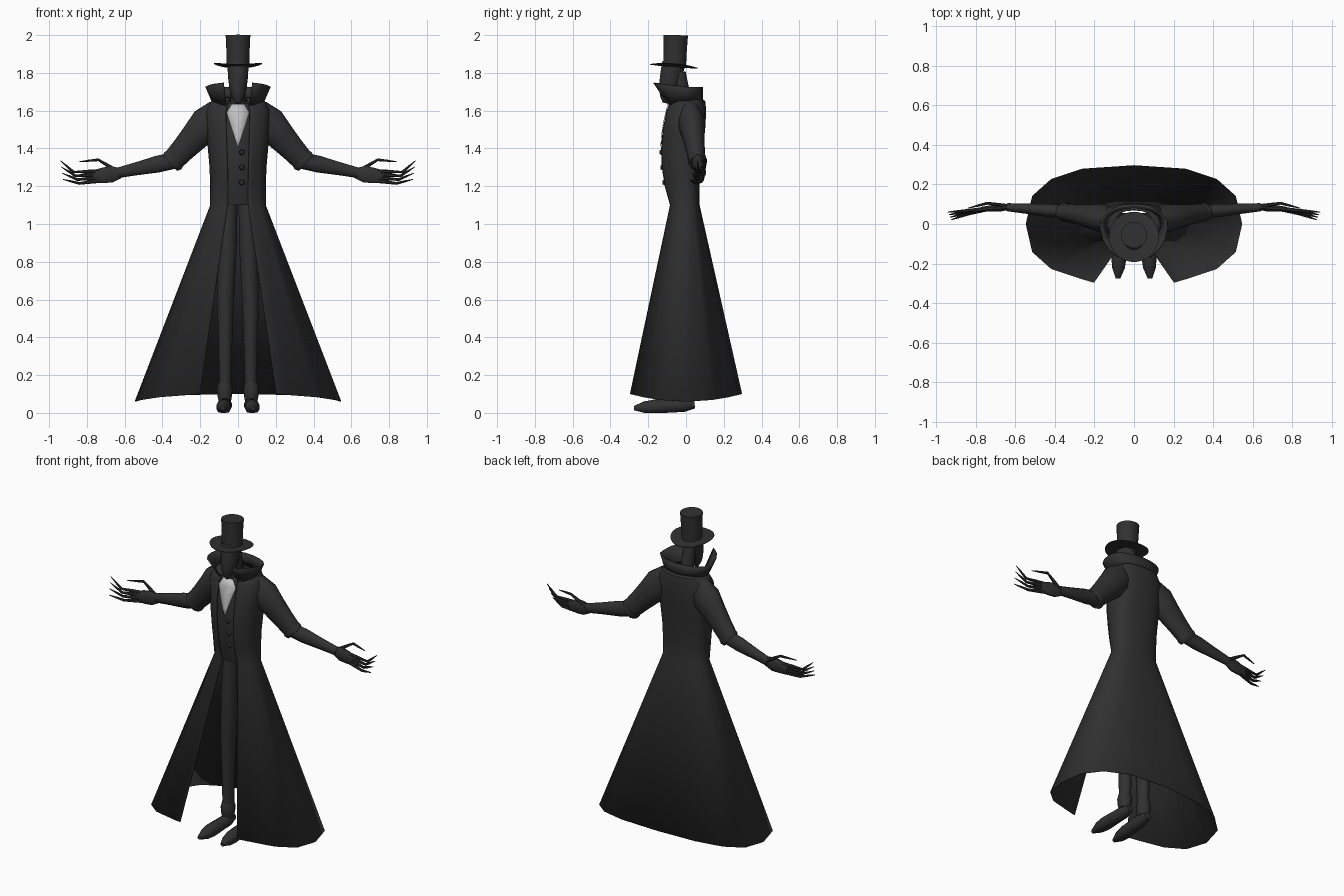
import bpy, bmesh, math
from mathutils import Vector

if "Cube" in bpy.data.objects:
    bpy.data.objects.remove(bpy.data.objects["Cube"], do_unlink=True)


def material(name, value):
    mat = bpy.data.materials.new(name)
    mat.use_nodes = True
    colour = (value, value, value, 1)
    mat.diffuse_color = colour
    mat.node_tree.nodes["Principled BSDF"].inputs["Base Color"].default_value = colour
    return mat


BLACK = material("charcoal_black", .03)
GREY = material("shirt_grey", .55)


def finish(name, bm, mat=BLACK, mirror=False, thickness=0):
    """Turn a bmesh into a smooth shaded object, mirrored or thickened on request."""
    bmesh.ops.recalc_face_normals(bm, faces=bm.faces)
    mesh = bpy.data.meshes.new(name)
    bm.to_mesh(mesh)
    bm.free()
    mesh.materials.append(mat)
    part = bpy.data.objects.new(name, mesh)
    bpy.context.collection.objects.link(part)
    bpy.ops.object.select_all(action='DESELECT')
    part.select_set(True)
    bpy.context.view_layer.objects.active = part
    bpy.ops.object.shade_smooth_by_angle(angle=math.radians(40))
    if mirror:
        part.modifiers.new("mirror", 'MIRROR')
    if thickness:
        shell = part.modifiers.new("thickness", 'SOLIDIFY')
        shell.thickness = thickness
        shell.offset = 0
    return part


def bridge(bm, rings, closed=False):
    """Join successive rows of points with quads."""
    rows = [[bm.verts.new(point) for point in ring] for ring in rings]
    for low, high in zip(rows, rows[1:]):
        count = len(low)
        for i in range(count if closed else count - 1):
            j = (i + 1) % count
            bm.faces.new((low[i], low[j], high[j], high[i]))
    return rows


def sheet(name, rings, **options):
    bm = bmesh.new()
    bridge(bm, rings)
    return finish(name, bm, **options)


def sweep(name, points, widths, flat=1, sides=12, ref=(0, 1, 0), **options):
    """Capped tube along a polyline; the widths are spread evenly from end to end."""
    points = [Vector(point) for point in points]
    spans = len(points) - 1
    rings = []
    for i, width in enumerate(widths):
        place = spans * i / (len(widths) - 1)
        k = min(int(place), spans - 1)
        centre = points[k].lerp(points[k + 1], place - k)
        along = (points[k + 1] - points[k]).normalized()
        across = Vector(ref).cross(along).normalized()
        up = along.cross(across) * flat
        turns = [math.tau * (s + .5) / sides for s in range(sides)]
        rings.append([centre + width * (across * math.cos(a) + up * math.sin(a)) for a in turns])
    bm = bmesh.new()
    rows = bridge(bm, rings, closed=True)
    bm.faces.new(rows[0])
    bm.faces.new(rows[-1])
    return finish(name, bm, **options)


# Body rules: chest depth, easing from waist to shoulder, half outline at a height
def chest(z):
    return .13 - .6 * (z - 1.38) ** 2


def ease(z):
    t = max(0, min(1, (z - 1.2) / .4))
    return t * t * (3 - 2 * t)


def half_outline(z, width, front, back, opening=0, sag=0):
    """Squared half oval from the front edge round to the middle of the back."""
    ring = []
    for i in range(9):
        a = math.pi * i / 8
        x = abs(math.sin(a)) ** .77 if 0 < i < 8 else 0
        y = math.copysign(abs(math.cos(a)) ** .77, -math.cos(a))
        depth = front if y < 0 else back
        ring.append((width * max(x, opening), y * depth, z + sag * y * y))
        if i == 8:
            ring[-1] = (0, back, z + sag)
    return ring


heights = [1.1 + .1 * i for i in range(6)]

# Long coat, open at the front, flaring to a wide hem
coat = [half_outline(.06, .545, .295, .295, .37, sag=.04)]
coat += [half_outline(z, .145 + .025 * ease(z), chest(z), .07 + .035 * ease(z), .37) for z in heights]
coat += [half_outline(1.65, .14, .08, .1, .37), half_outline(1.67, .09, .05, .07, .37)]
sheet("long_coat", coat, mirror=True, thickness=.004)

# Waistcoat closed underneath
waistcoat = [half_outline(1.1, .01, .01, .01)]
waistcoat += [half_outline(z, .11, chest(z), .04) for z in heights]
waistcoat += [half_outline(1.64, .08, .08, .04)]
sheet("waistcoat", waistcoat, mirror=True)

# Shirt front in the neckline
shirt = []
for i in range(6):
    z = 1.41 + .045 * i
    half = min(.32 * (z - 1.4), .6 * (1.69 - z))
    shirt.append([(side * half, -chest(z) - .004, z) for side in (-1, 0, 1)])
sheet("shirt_front", shirt, mat=GREY, thickness=.003)

# Buttons
for i in range(3):
    z = 1.38 - .08 * i
    y = -chest(z)
    sweep(f"button_{i + 1}", [(.02, y + .01, z), (.02, y - .01, z)], [.015, .015, .01], ref=(0, 0, 1))

# Upturned collar, its front flaps leaning out to points
collar = []
for h in (0, .5, 1):
    ring = []
    for i in range(9):
        a = math.radians(153) * i / 8
        c = math.cos(a)
        forward = max(0, -c)
        ring.append(((.135 + .035 * h) * math.sin(a),
                     c * (.085 if c > 0 else .09 + .1 * h),
                     1.65 + .075 * h + .06 * (h - .6) * forward))
    collar.append(ring)
sheet("collar", collar, mirror=True, thickness=.008)

# Neck and narrow head running down to a pointed chin
sweep("neck", [(0, 0, 1.6), (0, -.04, 1.8)], [.04, .04])
face = [.057 * math.sin(math.pi / 2 * math.sqrt(.02 + i / 8)) for i in range(8)]
sweep("head", [(0, -.11, 1.64), (0, -.065, 1.85)], face, flat=1.1, sides=16)

# Top hat with a curled, tilted brim
sweep("hat_crown", [(0, -.06, 1.83), (0, -.055, 2)], [.06, .062, .066], sides=24)
brim = sweep("hat_brim", [(0, -.065, 1.83), (0, -.065, 1.84)], [.06, .127, .127, .06], sides=28)
for v in brim.data.vertices:
    v.co.z += .9 * v.co.x ** 2 - .08 * (v.co.y + .065)

# Sleeves, cuffs, forearms and flat palms
arm = dict(mirror=True, flat=.75)
sweep("sleeve", [(.1, .02, 1.6), (.35, .06, 1.33)], [.07, .095, .08, .068, .06], **arm)
sweep("sleeve_cuff", [(.33, .06, 1.35), (.36, .06, 1.32)], [.06, .066, .056], **arm)
sweep("forearm", [(.32, .06, 1.34), (.64, .085, 1.27)], [.045, .046, .036, .028], **arm)
sweep("palm", [(.62, .085, 1.27), (.77, .075, 1.25)], [.028, .045, .042, .03], flat=.4, mirror=True)

# Long clawed fingers fanned by index, and the thumb
claw = [.012, .01, .008, .006, .002]
for i in range(4):
    base = (.73, .078, 1.28 - .017 * i)
    knuckle = (.87 - .01 * i, .065 - .005 * i, 1.275 - .02 * i)
    tip = (.94 - .005 * i, .06 - .013 * i, 1.335 - .033 * i)
    sweep(f"finger_{i + 1}", [base, knuckle, tip], claw, sides=8, mirror=True)
sweep("thumb", [(.64, .09, 1.28), (.74, .105, 1.34), (.84, .08, 1.33)], claw, sides=8, mirror=True)

# Trousers with turned cuffs
sweep("trouser_leg", [(.045, 0, 1.12), (.066, 0, .6), (.068, 0, .15)], [.044, .05, .046, .038, .033],
      flat=1.15, mirror=True)
sweep("trouser_cuff", [(.07, 0, .16), (.07, 0, .06)], [.034, .042, .04, .034], flat=1.1, mirror=True)

# Pointed shoes with flat soles
shoe = sweep("shoe", [(.066, .045, .045), (.081, -.275, .025)], [.022, .037, .037, .039, .04, .033, .012],
             ref=(0, 0, 1), mirror=True)
for v in shoe.data.vertices:
    v.co.z = max(0, v.co.z)
